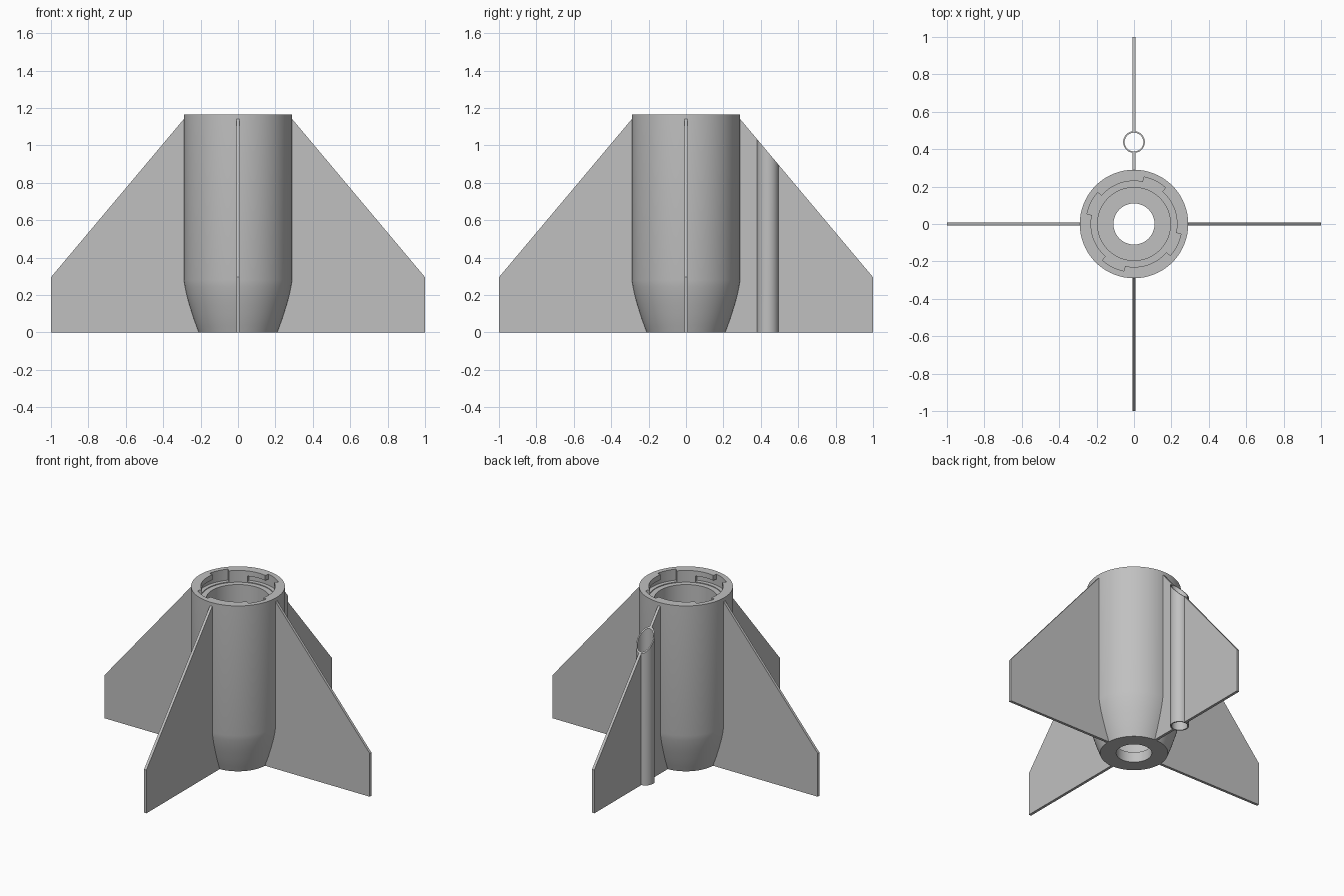
import bpy, bmesh, math
from math import cos, sin, radians, tau

cube = bpy.data.objects.get("Cube")
if cube:
    bpy.data.objects.remove(cube, do_unlink=True)

HEIGHT = 1.165
BODY_R = 0.29
LUG_Y, LUG_R, LUG_BORE = 0.438, 0.058, 0.05
FIN_THICK = 0.018

grey = bpy.data.materials.new("plain grey")
grey.use_nodes = True
colour = (0.53, 0.53, 0.53, 1)
grey.diffuse_color = colour
grey.node_tree.nodes["Principled BSDF"].inputs["Base Color"].default_value = colour


def make_object(name, bm):
    bmesh.ops.recalc_face_normals(bm, faces=bm.faces)
    mesh = bpy.data.meshes.new(name)
    bm.to_mesh(mesh)
    bm.free()
    mesh.materials.append(grey)
    obj = bpy.data.objects.new(name, mesh)
    bpy.context.collection.objects.link(obj)
    return obj


def activate(obj):
    bpy.ops.object.select_all(action="DESELECT")
    obj.select_set(True)
    bpy.context.view_layer.objects.active = obj


def smooth(obj):
    activate(obj)
    bpy.ops.object.shade_smooth_by_angle(angle=radians(30))


def revolve(name, profile, steps, start=0.0, end=tau):
    """Sweep a closed (radius, z) profile around z, capping partial sweeps."""
    bm = bmesh.new()
    full = abs(end - start - tau) < 1e-6
    count = steps if full else steps + 1
    rings = []
    for i in range(count):
        a = start + (end - start) * i / steps
        rings.append([bm.verts.new((r * cos(a), r * sin(a), z)) for r, z in profile])
    n = len(profile)
    for i in range(steps):
        p, q = rings[i], rings[(i + 1) % count]
        for j in range(n):
            k = (j + 1) % n
            bm.faces.new((p[j], q[j], q[k], p[k]))
    if not full:
        bm.faces.new(rings[0])
        bm.faces.new(rings[-1])
    return make_object(name, bm)


def slope(r):
    """Height of the slanted fin edge at a distance from the axis."""
    return 0.295 + (1 - r) * 0.845 / 0.71


def fin_panel(name, outline, turn):
    """Flat plate standing radially, turned about z."""
    bm = bmesh.new()
    sides = []
    for t in (-FIN_THICK / 2, FIN_THICK / 2):
        sides.append([bm.verts.new((r * cos(turn) - t * sin(turn),
                                    r * sin(turn) + t * cos(turn), z))
                      for r, z in outline])
    a, b = sides
    bm.faces.new(a)
    bm.faces.new(b)
    for i in range(len(a)):
        k = (i + 1) % len(a)
        bm.faces.new((a[i], a[k], b[k], b[i]))
    return make_object(name, bm)


# Hollow body with a curved tail, a ledge and a narrow rear opening
tail = [(0.21, 0), (0.223, 0.035), (0.236, 0.07), (0.247, 0.105), (0.258, 0.14),
        (0.268, 0.175), (0.277, 0.21), (0.284, 0.245), (BODY_R, 0.28)]
inside = [(BODY_R, HEIGHT), (0.23, HEIGHT), (0.23, 1.085), (0.195, 1.085),
          (0.195, 0.07), (0.11, 0.07), (0.11, 0)]
body = revolve("body", tail + inside, 96)

# Four twist-lock slots: an open notch leading into a covered groove
cutters = []
for i in range(4):
    base = radians(90 * i)
    for label, first, last, top in (("notch", 49, 78, 1.25), ("groove", 60, 110, 1.13)):
        cutters.append(revolve(f"{label}_cutter_{i}",
                               [(0.21, 1.09), (0.257, 1.09), (0.257, top), (0.21, top)],
                               12, base + radians(first), base + radians(last)))
activate(body)
for cutter in cutters:
    cutter.hide_render = True
    mod = body.modifiers.new(cutter.name, "BOOLEAN")
    mod.operation = "DIFFERENCE"
    mod.solver = "EXACT"
    mod.object = cutter
    bpy.ops.object.modifier_apply(modifier=mod.name)
for cutter in cutters:
    bpy.data.objects.remove(cutter, do_unlink=True)
smooth(body)

# Fins, rooted inside the body wall
root = [(0.27, slope(BODY_R)), (0.27, 1.05), (0.205, 1.05), (0.205, 0)]
tip = [(1, 0), (1, slope(1))]
for name, degrees in (("left_fin", 0), ("right_fin", 180), ("front_fin", 270)):
    fin_panel(name, root + tip + [(BODY_R, slope(BODY_R))], radians(degrees))

# The back fin is split by the guide tube
near, far = LUG_Y - 0.054, LUG_Y + 0.054
back = radians(90)
fin_panel("back_fin_inner", root + [(near, 0), (near, slope(near)),
                                    (BODY_R, slope(BODY_R))], back)
fin_panel("back_fin_outer", [(far, 0)] + tip + [(far, slope(far))], back)

# Guide tube, its top cut along the slanted fin edge
bm = bmesh.new()
rings = []
SIDES = 48
for i in range(SIDES):
    a = tau * i / SIDES
    ring = []
    for r, upper in ((LUG_R, False), (LUG_R, True), (LUG_BORE, True), (LUG_BORE, False)):
        y = LUG_Y + r * sin(a)
        ring.append(bm.verts.new((r * cos(a), y, slope(y) if upper else 0)))
    rings.append(ring)
for i in range(SIDES):
    p, q = rings[i], rings[(i + 1) % SIDES]
    for j in range(4):
        k = (j + 1) % 4
        bm.faces.new((p[j], q[j], q[k], p[k]))
smooth(make_object("guide_tube", bm))
